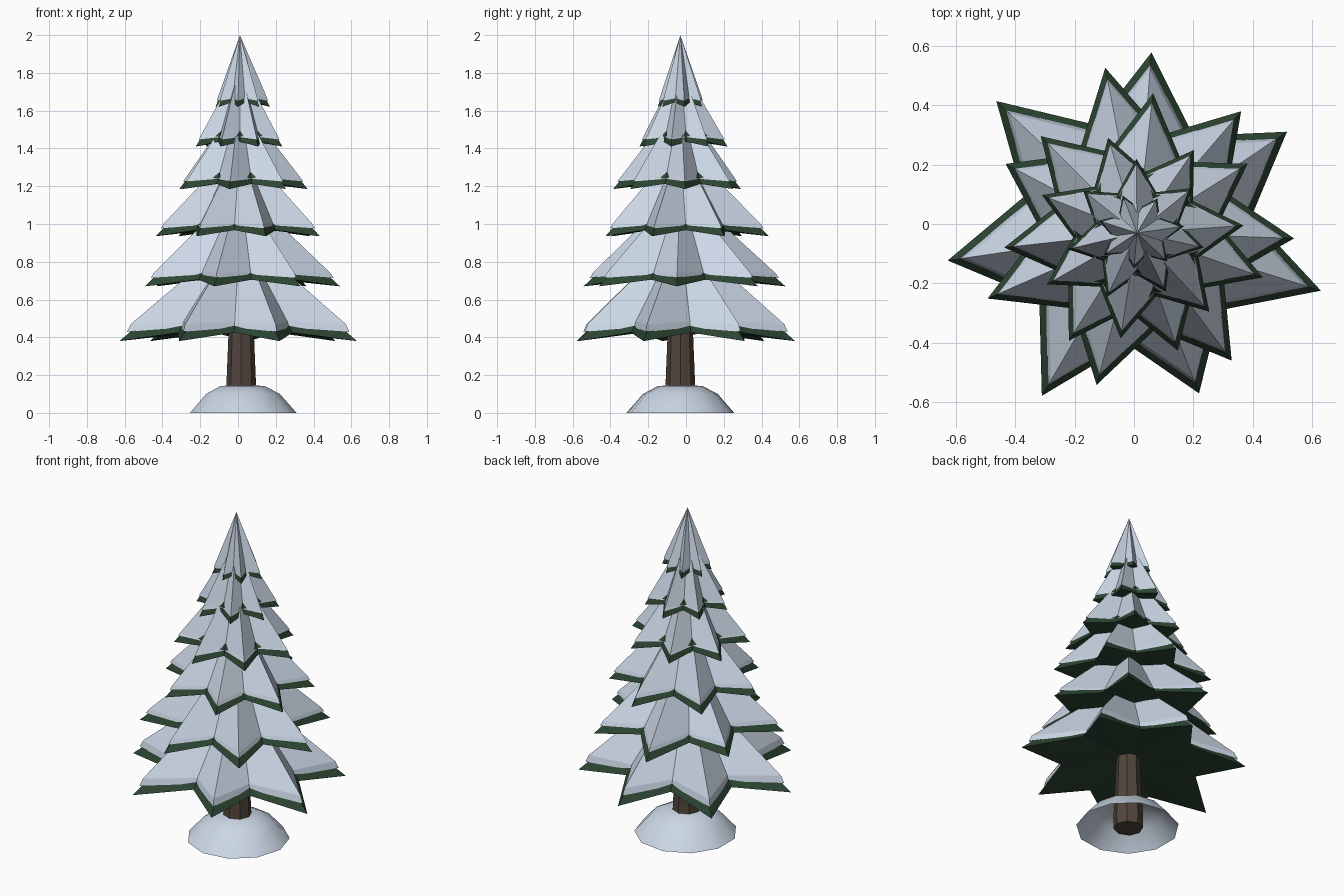
import bpy, bmesh
from math import sin, cos, radians, tau

if "Cube" in bpy.data.objects:
    bpy.data.objects.remove(bpy.data.objects["Cube"])

CX, CY = 0.01, -0.03


def material(name, rgb):
    m = bpy.data.materials.new(name)
    m.diffuse_color = (*rgb, 1)
    m.use_nodes = True
    m.node_tree.nodes["Principled BSDF"].inputs["Base Color"].default_value = m.diffuse_color
    return m


SNOW = material("snow", (0.60, 0.68, 0.79))
GREEN = material("needles", (0.025, 0.06, 0.032))
BARK = material("bark", (0.085, 0.06, 0.045))


def loft(name, rings, mat, start=None, end=None):
    """Skin a list of equal rings; start/end are optional fan points."""
    bm = bmesh.new()
    rows = [[bm.verts.new(p) for p in ring] for ring in rings]
    n = len(rows[0])
    for a, b in zip(rows, rows[1:]):
        for i in range(n):
            j = (i + 1) % n
            bm.faces.new((a[i], a[j], b[j], b[i]))
    for point, row, flip in ((start, rows[0], True), (end, rows[-1], False)):
        if point:
            v = bm.verts.new(point)
            for i in range(n):
                f = (row[i], row[(i + 1) % n], v)
                bm.faces.new(f[::-1] if flip else f)
    me = bpy.data.meshes.new(name)
    bm.to_mesh(me)
    bm.free()
    me.materials.append(mat)
    ob = bpy.data.objects.new(name, me)
    bpy.context.collection.objects.link(ob)
    return ob


def star(radii, turn, scale, z_tip, z_valley):
    """Star ring: tips at the given radii, valleys between them."""
    n = len(radii)
    pts = []
    for i, r in enumerate(radii):
        valley = 0.31 * (r + radii[(i + 1) % n])
        for rad, step, z in ((r, i, z_tip), (valley, i + 0.5, z_valley)):
            a = radians(turn) + tau * step / n
            pts.append((CX + scale * rad * cos(a), CY + scale * rad * sin(a), z))
    return pts


def circle(cx, cy, r, z, n):
    return [(cx + r * cos(tau * i / n), cy + r * sin(tau * i / n), z) for i in range(n)]


# Branch tiers: tip height, snow rim height, snow apex, rotation, tip radii
tiers = [
    (0.38, 0.47, 0.96, 34, (.61, .61, .65, .645, .636, .58, .65)),
    (0.67, 0.74, 1.20, -2, (.53, .54, .567, .50, .55, .53, .536)),
    (0.935, 1.0, 1.43, 32, (.44, .474, .46, .45, .43, .42, .45)),
    (1.185, 1.24, 1.66, 4, (.36, .34, .335, .345, .35, .36, .36)),
    (1.41, 1.46, 1.85, 39, (.24, .25, .23, .24, .24, .22, .23)),
    (1.62, 1.67, 2.00, 8, (.16, .135, .135, .135, .135, .12, .14)),
]
for k, (zt, zs, apex, turn, radii) in enumerate(tiers, 1):
    lift = 0.5 * (zs - zt)
    loft(f"branches_{k}", [star(radii, turn, 1, zt, zt + lift)], GREEN,
         start=(CX, CY, zt + 1.6 * lift), end=(CX, CY, apex - 0.04))
    zl = zt + 0.085 * (apex - zt)
    loft(f"snow_{k}", [star(radii, turn, 0.935, zl, zl + 0.5 * lift),
                       star(radii, turn, 0.905, zs, zs + 0.3 * lift)], SNOW,
         end=(CX, CY, apex))

# Trunk
loft("trunk", [circle(0.017, CY, r, z, 8) for r, z in
               ((.082, 0), (.084, .07), (.078, .16), (.065, .48))], BARK,
     start=(0.017, CY, 0), end=(0.017, CY, 0.48))

# Snow mound at the foot, open underneath
mound = loft("snow_mound", [circle(0.022, CY, r, z, 11) for r, z in
                            ((.288, 0), (.20, .10), (.12, .142))], SNOW,
             end=(0.022, CY, 0.15))
for ob in (mound,):
    for p in ob.data.polygons:
        p.use_smooth = True
